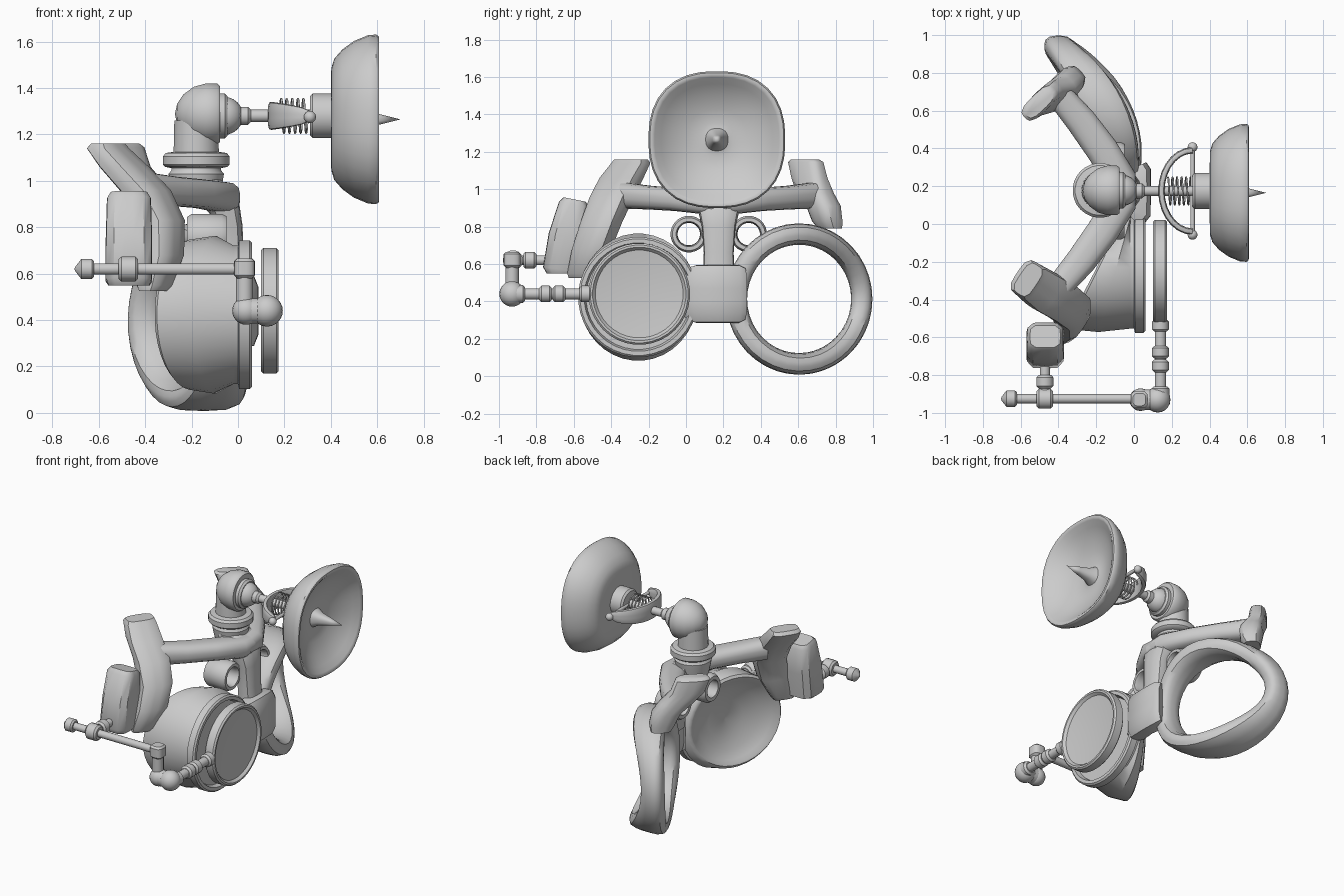
import bpy, bmesh
from math import sin, cos, pi, radians
from mathutils import Vector as V

if "Cube" in bpy.data.objects:
    bpy.data.objects.remove(bpy.data.objects["Cube"])

MID = 0.175  # y of the headset's own symmetry plane


def outline(n, p):
    """Unit superellipse: p=2 circle, larger p is squarer."""
    pts = []
    for i in range(n):
        t = 2 * pi * (i + 0.5) / n
        c, s = cos(t), sin(t)
        k = (abs(c) ** p + abs(s) ** p) ** (-1 / p)
        pts.append((c * k, s * k))
    return pts


def loft(name, rings, closed=False, cap=True):
    bm = bmesh.new()
    vs = [[bm.verts.new(c) for c in r] for r in rings]
    n = len(vs[0])
    pairs = list(zip(vs, vs[1:])) + ([(vs[-1], vs[0])] if closed else [])
    for a, b in pairs:
        for i in range(n):
            j = (i + 1) % n
            bm.faces.new((a[i], a[j], b[j], b[i]))
    if cap and not closed:
        bm.faces.new(vs[0][::-1])
        bm.faces.new(vs[-1])
    bmesh.ops.remove_doubles(bm, verts=bm.verts, dist=0.0004)
    bmesh.ops.recalc_face_normals(bm, faces=bm.faces)
    me = bpy.data.meshes.new(name)
    bm.to_mesh(me)
    bm.free()
    ob = bpy.data.objects.new(name, me)
    bpy.context.collection.objects.link(ob)
    return ob


def lathe(name, profile, origin, axis='X', n=24, p=2, closed=False):
    """Profile of (distance along axis, radius)."""
    o = V(origin)
    a, u, w = {'X': ((1, 0, 0), (0, 1, 0), (0, 0, 1)),
               'Y': ((0, 1, 0), (0, 0, 1), (1, 0, 0)),
               'Z': ((0, 0, 1), (1, 0, 0), (0, 1, 0))}[axis]
    a, u, w = V(a), V(u), V(w)
    return loft(name, [[o + a * t + (u * c + w * s) * max(r, 1e-4)
                        for c, s in outline(n, p)] for t, r in profile], closed)


def nut(name, origin, axis, t0, t1, r, n=16, p=2):
    e = min(0.012, r * 0.3)
    return lathe(name, [(t0, r - e), (t0 + e, r), (t1 - e, r), (t1, r - e)],
                 origin, axis, n, p)


def ball(name, c, r):
    bpy.ops.mesh.primitive_uv_sphere_add(segments=20, ring_count=12, radius=r, location=c)
    bpy.context.object.name = name


def sweep(name, path, side, n=16, p=4, closed=False, level=False):
    """Path of (point, half width along side, half thickness); level = horizontal sections."""
    pts = [V(q[0]) for q in path]
    m, rings = len(pts), []
    for i, (q, a, b) in enumerate(path):
        if closed:
            t = pts[(i + 1) % m] - pts[i - 1]
        else:
            t = pts[min(i + 1, m - 1)] - pts[max(i - 1, 0)]
        t = V((0, 0, -1)) if level else t.normalized()
        s = V(side)
        s = (s - t * s.dot(t)).normalized()
        v = t.cross(s)
        rings.append([pts[i] + s * (a * c) + v * (b * d) for c, d in outline(n, p)])
    return loft(name, rings, closed)


# dish with centre spike
lathe("dish", [(.40, .10), (.402, .22), (.415, .262), (.45, .302), (.50, .338), (.56, .363),
               (.595, .366), (.607, .358), (.608, .345), (.60, .333), (.57, .298), (.53, .24),
               (.497, .16), (.482, .09), (.488, .06), (.53, .04), (.605, .024), (.70, 0)],
      (0, .165, 1.265), n=36, p=2.4)
nut("dish_socket", (0, MID, 1.28), 'X', .31, .42, .097, 24)

# dish stem, yoke, pin and spring
nut("dish_stem", (0, MID, 1.28), 'X', -.02, .33, .027)
nut("stem_collar", (0, MID, 1.28), 'X', .0, .055, .04)
yoke = []
for i in range(15):
    t = pi / 2 + pi * i / 14
    yoke.append(((.31 + .165 * cos(t), MID + .215 * sin(t), 1.28),
                 .022 + .038 * abs(cos(t)) ** .6, .017))
sweep("yoke", yoke, (0, 0, 1))
nut("yoke_pin", (.31, MID, 1.28), 'Y', -.235, .235, .012, 10)
for s in (-1, 1):
    ball("pin_knob", (.31, MID + s * .232, 1.275), .026)
cu = bpy.data.curves.new("spring", 'CURVE')
cu.dimensions, cu.bevel_depth, cu.bevel_resolution = '3D', .005, 1
sp = cu.splines.new('POLY')
sp.points.add(80)
for i, q in enumerate(sp.points):
    t = 2 * pi * i / 16
    q.co = (.18 + .12 * i / 80, MID + .073 * cos(t), 1.28 + .073 * sin(t), 1)
bpy.context.collection.objects.link(bpy.data.objects.new("spring", cu))

# swivel neck
lathe("swivel_base", [(.93, .10), (1.0, .115), (1.03, .12), (1.045, .108), (1.055, .108),
                      (1.06, .135), (1.07, .145), (1.105, .145), (1.12, .132), (1.125, .098),
                      (1.26, .095)], (-.18, .178, 0), 'Z', 28)
lathe("swivel_elbow", [(-.272, 0), (-.262, .045), (-.235, .085), (-.19, .118), (-.14, .132),
                       (-.09, .132), (-.078, .122), (-.078, .09)], (0, .178, 1.288), n=28)
nut("swivel_seat", (0, .178, 1.28), 'X', -.09, -.045, .098, 24)
ball("swivel_ball", (-.06, .178, 1.28), .082)

# brow arms: one each side of the neck
for s in (-1, 1):
    sweep("brow_arm", [((x, MID + s * d, z), a, b) for x, d, z, a, b in (
        (-.06, -.05, .925, .06, .07), (-.07, .06, .93, .065, .085), (-.17, .22, .945, .062, .085),
        (-.28, .37, .955, .063, .08), (-.39, .50, .965, .07, .07))], (0, 0, 1), p=3)
sweep("brow_hub", [((-.20, MID, .97), .12, .06), ((-.11, MID, .945), .125, .07),
                   ((-.06, MID, .89), .11, .07), ((-.04, MID, .80), .09, .06),
                   ((-.035, MID, .66), .08, .06), ((-.02, MID, .50), .085, .06)],
      (0, 1, 0), p=3.5)

# temple pads
sweep("temple_pad_left", [((-.50, .635, 1.16), .09, .035), ((-.50, .64, 1.145), .11, .05),
                          ((-.475, .66, 1.06), .11, .055), ((-.41, .69, .98), .105, .07),
                          ((-.36, .735, .91), .09, .075), ((-.34, .755, .83), .08, .065),
                          ((-.34, .77, .79), .065, .05)],
      (.72, .69, 0), p=3.5, level=True)
sweep("temple_pad_right", [((-.56, -.295, 1.16), .09, .05), ((-.56, -.295, 1.14), .10, .07),
                           ((-.49, -.345, 1.06), .11, .085), ((-.40, -.395, .96), .11, .09),
                           ((-.33, -.45, .83), .105, .08), ((-.325, -.505, .68), .10, .072),
                           ((-.36, -.55, .55), .08, .06), ((-.365, -.555, .525), .07, .045)],
      (.55, .83, 0), p=4, level=True)
sweep("side_block", [((-.47, -.655, .55), .09, .09), ((-.47, -.655, .57), .10, .11),
                     ((-.47, -.63, .75), .10, .105), ((-.47, -.60, .92), .095, .08),
                     ((-.47, -.595, .945), .08, .06)], (1, 0, 0), p=5)

# open eye loop
loop = []
for i in range(40):
    t = 2 * pi * i / 40
    c, s = cos(t), sin(t)
    loop.append(((-.15 - .175 * c - .075 * c * c, .605 + .335 * c, .413 + .347 * s),
                 .075 + .045 * s * s - .012 * s, .057))
sweep("eye_loop", loop, (1, 0, 0), p=3, closed=True)

# bridge block between the eyes
sweep("bridge", [((-.01, .03, .44), .07, .14), ((.025, .06, .44), .065, .155),
                 ((.03, MID, .44), .06, .155), ((.02, .28, .44), .07, .155),
                 ((.01, .303, .44), .06, .14)], (1, 0, 0), p=5)

# nose tubes
for s in (-1, 1):
    lathe("nose_tube", [(-.22, .06), (-.22, .085), (-.20, .098), (-.07, .098), (-.05, .088),
                        (-.05, .068), (-.07, .062)], (0, MID + s * .16, .76), closed=True)

# closed eyepiece: slanted cup with dished back, rim and recessed glass
cup = []
for x, slant, r in ((-.12, 0, .01), (-.13, .42, .12), (-.155, .48, .20), (-.185, .50, .255),
                    (-.205, .52, .275), (-.21, .52, .287), (-.198, .50, .303), (-.10, .28, .318),
                    (-.02, 0, .30), (0, 0, .30), (.005, 0, .322), (.05, 0, .322), (.06, 0, .312),
                    (.06, 0, .29), (.03, 0, .28), (.025, 0, .01)):
    cup.append([V((x + slant * r * c, -.255 + r * c, .423 + r * d * (1.07 if slant else 1)))
                for c, d in outline(36, 2)])
loft("eyepiece", cup)
lathe("flip_lens", [(.12, 0), (.12, .15), (.113, .235), (.10, .245), (.10, .262), (.11, .272),
                    (.165, .272), (.175, .262), (.175, .25), (.158, .235), (.148, .15), (.143, 0)],
      (0, -.25, .44), n=36)

# lens arm from lens edge to outer elbow
L = (.14, 0, .44)
for t0, t1, r in ((-.57, -.505, .045), (-.66, -.56, .03), (-.712, -.645, .045),
                  (-.785, -.718, .045), (-.88, -.64, .03)):
    nut("lens_arm", L, 'Y', t0, t1, r)
ball("elbow_ball", (.125, -.93, .44), .068)
nut("elbow_sleeve", (.14, 0, .44), 'Y', -.93, -.86, .048)
ball("elbow_inner_ball", (.035, -.93, .44), .06)
nut("elbow_link", (0, -.93, .44), 'X', .02, .13, .055)
nut("elbow_post", (.028, -.93, 0), 'Z', .43, .60, .037)
nut("elbow_nut", (.028, -.93, 0), 'Z', .58, .665, .045, p=4)

# slide rail, end stop and clamp to the side block
R = (0, -.925, .62)
nut("slide_rail", R, 'X', -.66, .04, .025)
lathe("rail_end", [(-.705, 0), (-.70, .012), (-.675, .045), (-.63, .045), (-.62, .035)], R, n=12)
nut("rail_clamp", R, 'X', -.515, -.43, .054)
C = (-.472, 0, .62)
nut("clamp_nut", C, 'Y', -.87, -.80, .046)
nut("clamp_stem", C, 'Y', -.92, -.72, .027)

# smooth shading with crisp edges
bpy.ops.object.select_all(action='DESELECT')
for ob in bpy.context.scene.objects:
    if ob.type == 'MESH':
        ob.select_set(True)
        bpy.context.view_layer.objects.active = ob
bpy.ops.object.shade_smooth_by_angle(angle=radians(40))
